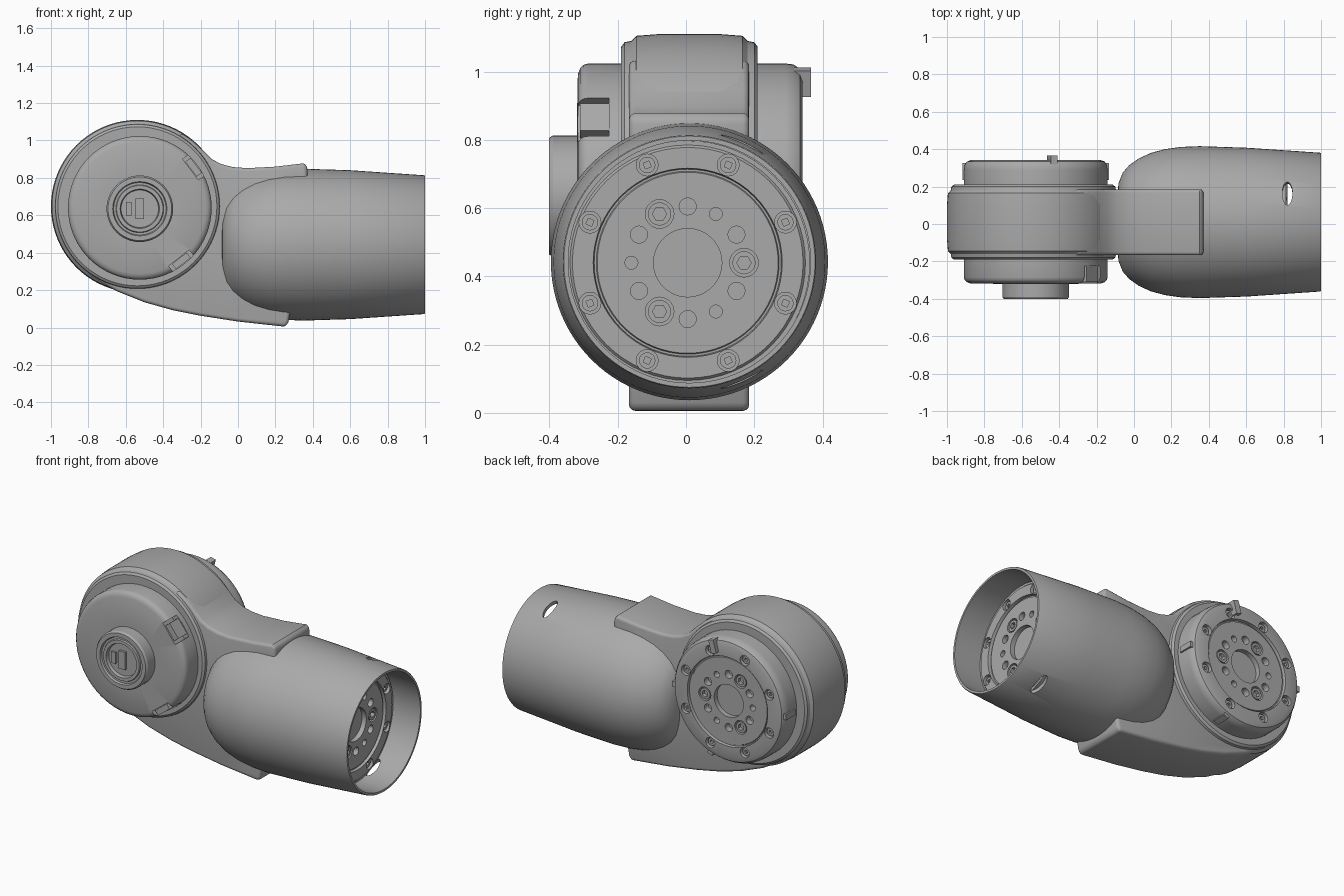
import bpy, bmesh
from math import radians, sin, cos, pi
from mathutils import Matrix, Vector

cube = bpy.data.objects.get("Cube")
if cube:
    bpy.data.objects.remove(cube, do_unlink=True)

grey = bpy.data.materials.new("plain grey")
grey.use_nodes = True
grey.diffuse_color = (0.4, 0.4, 0.4, 1)
grey.node_tree.nodes["Principled BSDF"].inputs["Base Color"].default_value = (0.4, 0.4, 0.4, 1)

# Local z turned towards the back, the front or the open end of the barrel
BACK = Matrix.Rotation(-pi / 2, 4, "X")
FRONT = Matrix.Rotation(pi / 2, 4, "X")
END = Matrix.Rotation(pi / 2, 4, "Y")


def finish(name, bm, matrix=Matrix()):
    bmesh.ops.recalc_face_normals(bm, faces=bm.faces)
    bm.transform(matrix)
    mesh = bpy.data.meshes.new(name)
    bm.to_mesh(mesh)
    bm.free()
    mesh.materials.append(grey)
    ob = bpy.data.objects.new(name, mesh)
    bpy.context.collection.objects.link(ob)
    return ob


def apply_modifiers(ob):
    graph = bpy.context.evaluated_depsgraph_get()
    mesh = bpy.data.meshes.new_from_object(ob.evaluated_get(graph))
    ob.modifiers.clear()
    ob.data = mesh


def cut(ob, cutter):
    mod = ob.modifiers.new("cut", "BOOLEAN")
    mod.operation = "DIFFERENCE"
    mod.solver = "EXACT"
    mod.object = cutter
    apply_modifiers(ob)
    bpy.data.objects.remove(cutter, do_unlink=True)


def lathe(name, profile, matrix, segments=64):
    """Spin (radius, height) points round local z."""
    bm = bmesh.new()
    verts = [bm.verts.new((r, 0, h)) for r, h in profile]
    edges = [bm.edges.new(pair) for pair in zip(verts, verts[1:])]
    bmesh.ops.spin(bm, geom=verts + edges, cent=(0, 0, 0), axis=(0, 0, 1),
                   angle=2 * pi, steps=segments)
    bmesh.ops.remove_doubles(bm, verts=bm.verts, dist=0.0005)
    return finish(name, bm, matrix)


def add_peg(bm, ring, angle, radius, low, high, sides=16):
    a = radians(angle)
    place = Matrix.Translation((ring * cos(a), ring * sin(a), (low + high) / 2))
    bmesh.ops.create_cone(bm, cap_ends=True, segments=sides, radius1=radius,
                          radius2=radius, depth=high - low, matrix=place)


def add_block(bm, ring, angle, size, height):
    place = (Matrix.Rotation(radians(angle), 4, "Z")
             @ Matrix.Translation((ring, 0, height))
             @ Matrix.Diagonal((*size, 1)))
    bmesh.ops.create_cube(bm, size=1, matrix=place)


def bolted_flange(name, profile, matrix, turn):
    """Plate with a ring of drive holes, three socket bolts and eight rim screws."""
    plate = lathe(name, profile, matrix)
    holes, bolts = bmesh.new(), bmesh.new()
    for i in range(12):
        angle = turn + 30 * i
        if i % 4 == 0:
            add_peg(holes, 0.165, angle, 0.042, -0.03, 0.05, 20)
            add_peg(bolts, 0.165, angle, 0.034, -0.04, -0.003, 20)
        else:
            add_peg(holes, 0.165, angle, 0.019 if i % 4 == 2 else 0.025, -0.04, 0.05)
    sockets = bmesh.new()
    for i in range(3):
        add_peg(sockets, 0.165, turn + 120 * i, 0.021, -0.025, 0.05, 6)
    for i in range(8):
        angle = 22.5 + 45 * i
        add_peg(holes, 0.31, angle, 0.032, -0.015, 0.06)
        add_peg(bolts, 0.31, angle, 0.024, -0.03, -0.002)
        add_block(sockets, 0.31, angle, (0.018, 0.018, 0.06), 0.015)
    cut(plate, finish("hole_cutter", holes, matrix))
    screws = finish(name + "_bolts", bolts, matrix)
    cut(screws, finish("socket_cutter", sockets, matrix))
    return plate


# Round joint housing with a crowned centre and lower rims
half = [(0.462, 0.09), (0.457, 0.155), (0.442, 0.17), (0.438, 0.19), (0.425, 0.2), (0, 0.2)]
lathe("joint_housing", [(r, -h) for r, h in reversed(half)] + half,
      Matrix.Translation((-0.538, 0.01, 0.648)) @ BACK, 80)

# Web and the two tongues that hold the barrel
outline = [(-0.54, 0.95), (-0.3, 1.036), (-0.24, 0.995), (-0.19, 0.95), (-0.14, 0.9),
           (-0.09, 0.874), (-0.03, 0.858), (0.05, 0.852), (0.2, 0.86), (0.35, 0.878),
           (0.37, 0.865), (0.372, 0.8), (0.3, 0.2), (0.27, 0.03), (0.255, 0.004),
           (0, 0.032), (-0.2, 0.063), (-0.35, 0.093), (-0.5, 0.135), (-0.65, 0.195),
           (-0.8, 0.28), (-0.8, 0.5)]
bm = bmesh.new()
side = bm.faces.new([bm.verts.new((x, -0.167, z)) for x, z in outline])
extruded = bmesh.ops.extrude_face_region(bm, geom=[side])["geom"]
bmesh.ops.translate(bm, vec=(0, 0.352, 0),
                    verts=[v for v in extruded if isinstance(v, bmesh.types.BMVert)])
web = finish("barrel_bracket", bm)
bevel = web.modifiers.new("soft edges", "BEVEL")
bevel.width = 0.018
bevel.segments = 3
bevel.limit_method = "ANGLE"
bevel.angle_limit = radians(40)
apply_modifiers(web)

# Barrel, closed and rounded at the joint and hollow at the far end
barrel = lathe("barrel", [(0, -0.092), (0.15, -0.09), (0.21, -0.082), (0.265, -0.06),
                          (0.305, -0.025), (0.34, 0.025), (0.37, 0.09), (0.39, 0.165),
                          (0.402, 0.25), (0.406, 0.35), (0.398, 0.6), (0.371, 0.995),
                          (0.368, 1), (0.355, 1), (0.36, 0.78), (0, 0.78)],
               Matrix.Translation((0, 0.01, 0.443)) @ END, 96)
bm = bmesh.new()
for sign in (1, -1):
    place = (Matrix.Translation((0.82, 0.01, 0.443))
             @ Matrix.Rotation(radians(-24 * sign), 4, "X")
             @ Matrix.Translation((0, 0, 0.39 * sign))
             @ Matrix.Diagonal((0.027, 0.068, 0.12, 1)))
    bmesh.ops.create_cone(bm, cap_ends=True, segments=24, radius1=1, radius2=1,
                          depth=1, matrix=place)
cut(barrel, finish("slot_cutter", bm))

# Bolted plate inside the barrel
bolted_flange("barrel_plate",
              [(0, -0.05), (0, -0.03), (0.1, -0.03), (0.1, 0), (0.265, 0), (0.268, -0.006),
               (0.274, -0.006), (0.277, 0.012), (0.338, 0.012), (0.345, 0.004),
               (0.358, 0.004), (0.358, -0.05), (0, -0.05)],
              Matrix.Translation((0.81, 0.005, 0.44)) @ END, 90)

# Bolted disc on the back of the joint
back_place = Matrix.Translation((-0.525, 0.33, 0.64)) @ BACK
bolted_flange("back_disc",
              [(0, -0.15), (0, -0.03), (0.1, -0.03), (0.1, 0), (0.265, 0), (0.268, -0.006),
               (0.274, -0.006), (0.277, 0.012), (0.345, 0.012), (0.368, 0.004),
               (0.381, -0.015), (0.384, -0.04), (0.384, -0.15), (0, -0.15)],
              back_place, 0)

# Locating tabs round the back disc
bm = bmesh.new()
add_block(bm, 0.34, -75, (0.08, 0.035, 0.05), 0.012)
add_block(bm, 0.375, 0, (0.035, 0.035, 0.09), -0.05)
add_block(bm, 0.375, 180, (0.035, 0.035, 0.09), -0.05)
add_block(bm, 0.375, 70, (0.035, 0.035, 0.09), -0.05)
finish("back_tabs", bm, back_place)

# Smooth cover on the front of the joint, notched for two clips
front_place = Matrix.Translation((-0.525, -0.18, 0.64)) @ FRONT
cover = lathe("front_cover",
              [(0, 0), (0.384, 0), (0.384, 0.105), (0.38, 0.12), (0.37, 0.13),
               (0.352, 0.137), (0.2, 0.14), (0, 0.14)], front_place)
notches, clips = bmesh.new(), bmesh.new()
for angle in (37, -52):
    add_block(notches, 0.375, angle, (0.07, 0.14, 0.11), 0.1)
    add_block(clips, 0.36, angle, (0.035, 0.1, 0.12), 0.07)
cut(cover, finish("notch_cutter", notches, front_place))
finish("cover_clips", clips, front_place)

# Small ringed cap with a keyed centre
cap_place = Matrix.Translation((-0.525, -0.31, 0.635)) @ FRONT
lathe("centre_cap",
      [(0, 0), (0.178, 0), (0.178, 0.08), (0.17, 0.092), (0.145, 0.092), (0.14, 0.08),
       (0.128, 0.08), (0.124, 0.088), (0.105, 0.088), (0.1, 0.068), (0, 0.068)],
      cap_place, 48)
bm = bmesh.new()
add_block(bm, 0, 90, (0.11, 0.045, 0.018), 0.073)
add_block(bm, 0.06, 180, (0.03, 0.07, 0.014), 0.073)
finish("cap_key", bm, cap_place)

# Smooth shading with crisp edges
for ob in bpy.context.scene.objects:
    if ob.type == "MESH" and grey.name in ob.data.materials:
        bpy.ops.object.select_all(action="DESELECT")
        ob.select_set(True)
        bpy.context.view_layer.objects.active = ob
        bpy.ops.object.shade_smooth_by_angle(angle=radians(32))
